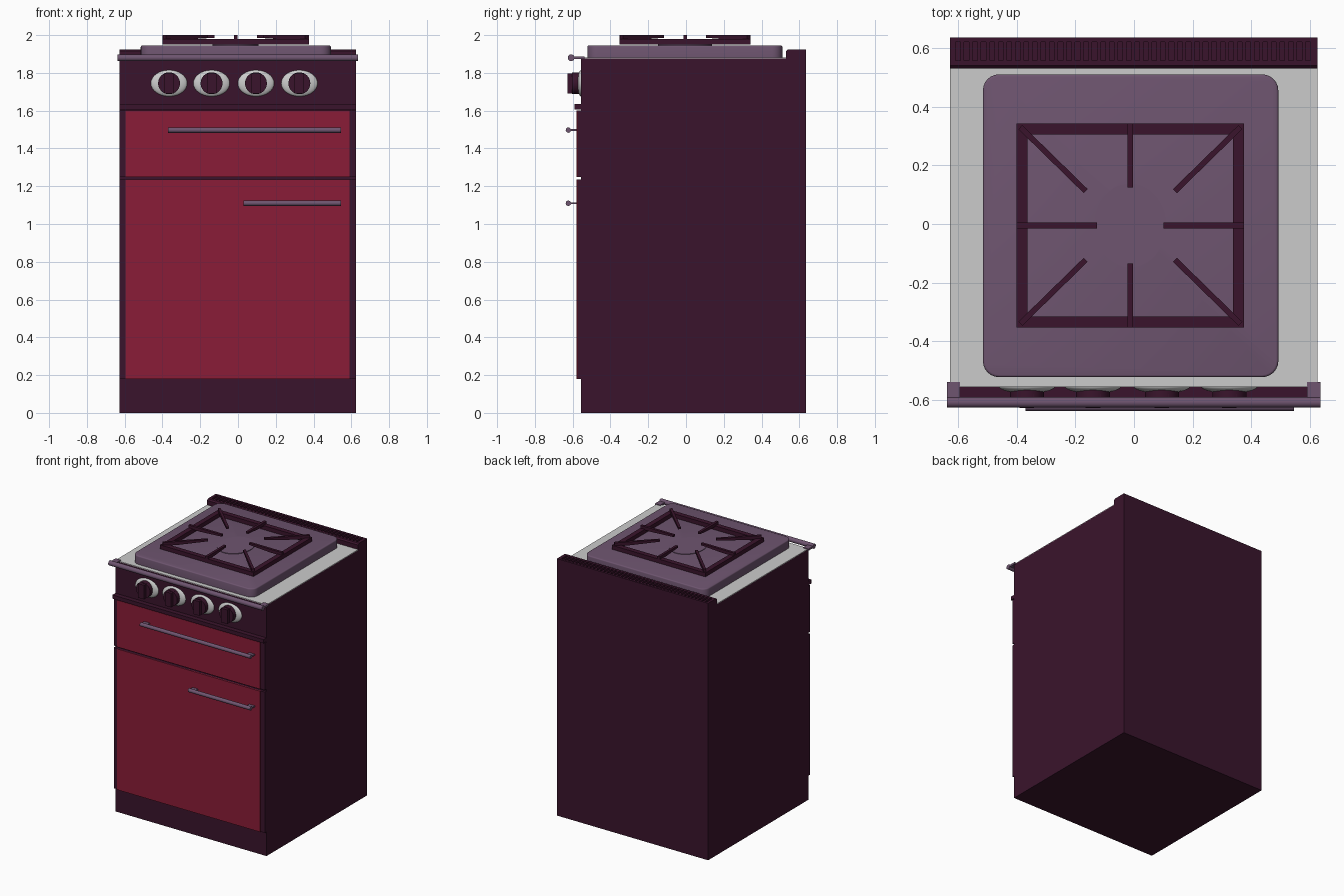
import bpy, bmesh, math
from mathutils import Matrix, Vector

if "Cube" in bpy.data.objects:
    bpy.data.objects.remove(bpy.data.objects["Cube"])


def colour(name, rgb):
    m = bpy.data.materials.new(name)
    m.diffuse_color = (*rgb, 1)
    m.use_nodes = True
    m.node_tree.nodes["Principled BSDF"].inputs["Base Color"].default_value = m.diffuse_color
    return m


DARK = colour("dark_plum", (0.042, 0.007, 0.025))
RED = colour("door_red", (0.255, 0.012, 0.038))
MAUVE = colour("mauve_metal", (0.156, 0.09, 0.16))


def finish(name, bm, mat=None, smooth=False):
    bmesh.ops.recalc_face_normals(bm, faces=bm.faces)
    me = bpy.data.meshes.new(name)
    bm.to_mesh(me)
    bm.free()
    ob = bpy.data.objects.new(name, me)
    bpy.context.collection.objects.link(ob)
    if mat:
        me.materials.append(mat)
    if smooth:
        bpy.ops.object.select_all(action='DESELECT')
        ob.select_set(True)
        bpy.context.view_layer.objects.active = ob
        bpy.ops.object.shade_smooth_by_angle(angle=math.radians(35))
    return ob


def add_box(bm, x0, x1, y0, y1, z0, z1):
    mat = Matrix.Translation(((x0 + x1) / 2, (y0 + y1) / 2, (z0 + z1) / 2))
    mat = mat @ Matrix.Diagonal((x1 - x0, y1 - y0, z1 - z0, 1))
    return bmesh.ops.create_cube(bm, size=1, matrix=mat)["verts"]


def box(name, dims, mat=None):
    bm = bmesh.new()
    add_box(bm, *dims)
    return finish(name, bm, mat)


def add_cyl(bm, centre, axis, radius, depth, seg=24, scale=(1, 1, 1)):
    rot = Vector((0, 0, 1)).rotation_difference(Vector(axis)).to_matrix().to_4x4()
    mat = Matrix.Translation(centre) @ Matrix.Diagonal((*scale, 1)) @ rot
    bmesh.ops.create_cone(bm, cap_ends=True, segments=seg, radius1=radius,
                          radius2=radius, depth=depth, matrix=mat)


# Cabinet, worktop and front ledge
box("cabinet", (-0.628, 0.625, -0.555, 0.635, 0, 1.877), DARK)
box("worktop", (-0.628, 0.625, -0.555, 0.53, 1.877, 1.882))
box("control_ledge", (-0.628, 0.625, -0.59, -0.55, 1.607, 1.635), DARK)

# Rear upstand with a row of vent slots
bm = bmesh.new()
profile = [(0.53, 1.875), (0.53, 1.915), (0.54, 1.925), (0.635, 1.925), (0.635, 1.875)]
face = bm.faces.new([bm.verts.new((-0.628, y, z)) for y, z in profile])
ext = bmesh.ops.extrude_face_region(bm, geom=[face])["geom"]
bmesh.ops.translate(bm, vec=(1.253, 0, 0),
                    verts=[v for v in ext if isinstance(v, bmesh.types.BMVert)])
upstand = finish("rear_upstand", bm, DARK)
bm = bmesh.new()
for i in range(42):
    x = -0.60 + i * 0.0291
    add_box(bm, x - 0.008, x + 0.008, 0.557, 0.62, 1.913, 1.94)
cutter = finish("vent_slot_cutter", bm)
cutter.hide_render = True
cutter.hide_set(True)
cut = upstand.modifiers.new("slots", 'BOOLEAN')
cut.operation = 'DIFFERENCE'
cut.object = cutter

# Drawer and oven door: dark slab with red facing
for name, z0, z1 in (("oven_door", 0.18, 1.235), ("drawer", 1.25, 1.60)):
    box(name + "_slab", (-0.628, 0.625, -0.574, -0.55, z0, z1), DARK)
    box(name + "_facing", (-0.596, 0.589, -0.58, -0.57, z0, z1), RED)


# Round bars held by flat brackets at both ends
def bar_handle(name, x0, x1, y, z, r, bracket_w, bracket_t, y_back):
    bm = bmesh.new()
    add_cyl(bm, ((x0 + x1) / 2, y, z), (1, 0, 0), r, x1 - x0, 16)
    for a in (x0, x1 - bracket_w):
        add_box(bm, a, a + bracket_w, y, y_back, z - bracket_t / 2, z + bracket_t / 2)
    finish(name, bm, MAUVE, True)


bar_handle("drawer_handle", -0.37, 0.545, -0.623, 1.497, 0.014, 0.045, 0.010, -0.57)
bar_handle("door_handle", 0.03, 0.545, -0.623, 1.11, 0.014, 0.045, 0.010, -0.57)
bar_handle("front_rail", -0.638, 0.635, -0.608, 1.88, 0.018, 0.045, 0.014, -0.538)

# Control knobs with oval domed bezels
for i, x in enumerate((-0.365, -0.14, 0.095, 0.325)):
    bm = bmesh.new()
    bmesh.ops.create_uvsphere(bm, u_segments=32, v_segments=16, radius=1,
                              matrix=Matrix.Translation((x, -0.553, 1.745))
                              @ Matrix.Diagonal((0.097, 0.024, 0.07, 1)))
    finish(f"knob_bezel_{i + 1}", bm, None, True)
    bm = bmesh.new()
    add_cyl(bm, (x, -0.578, 1.745), (0, 1, 0), 0.058, 0.05, 32)
    add_box(bm, x - 0.025, x + 0.025, -0.627, -0.58, 1.692, 1.798)
    finish(f"knob_{i + 1}", bm, DARK, True)

# Hob plate with rounded corners and softened rim
bm = bmesh.new()
add_box(bm, -0.515, 0.492, -0.522, 0.51, 1.875, 1.945)
upright = [e for e in bm.edges if abs(e.verts[0].co.z - e.verts[1].co.z) > 0.01]
bmesh.ops.bevel(bm, geom=upright, offset=0.055, segments=6, profile=0.5, affect='EDGES')
rim = [e for e in bm.edges if all(v.co.z > 1.94 for v in e.verts)]
bmesh.ops.bevel(bm, geom=rim, offset=0.008, segments=3, profile=0.5, affect='EDGES')
finish("hob_plate", bm, MAUVE, True)

# Oval burner disc
bm = bmesh.new()
add_cyl(bm, (-0.013, -0.005, 1.945), (0, 0, 1), 1, 0.008, 40, (0.122, 0.143, 1))
finish("burner", bm, MAUVE, True)

# Pan support: square frame
X0, X1, Y0, Y1, W = -0.40, 0.375, -0.352, 0.342, 0.037
bm = bmesh.new()
for y in (Y0, Y1 - W):
    add_box(bm, X0, X1, y, y + W, 1.95, 1.98)
for x in (X0, X1 - W):
    add_box(bm, x, x + W, Y0 + W, Y1 - W, 1.95, 1.98)
finish("grate_frame", bm, DARK)


# Pan support: eight fingers tapering toward the burner
def finger(bm, start, tip):
    a, b = Vector((*start, 0)), Vector((*tip, 0))
    d = (b - a).normalized()
    side = Vector((-d.y, d.x, 0)) * 0.0095
    profile = [(a, 1.975), (a, 2.0), (b, 2.0), (b, 1.986), (a + (b - a) * 0.35, 1.975)]
    loops = [[bm.verts.new(p + s * side + Vector((0, 0, z))) for p, z in profile]
             for s in (-1, 1)]
    for loop in loops:
        bm.faces.new(loop)
    for k in range(5):
        n = (k + 1) % 5
        bm.faces.new((loops[0][k], loops[0][n], loops[1][n], loops[1][k]))


CX, CY = -0.0125, -0.005
bm = bmesh.new()
for s in (-1, 1):
    finger(bm, (CX + s * 0.3875, CY), (CX + s * 0.113, CY))
    finger(bm, (CX, CY + s * 0.347), (CX, CY + s * 0.13))
    for t in (-1, 1):
        finger(bm, (CX + s * 0.375, CY + t * 0.335), (CX + s * 0.152, CY + t * 0.117))
finish("grate_fingers", bm, DARK)
